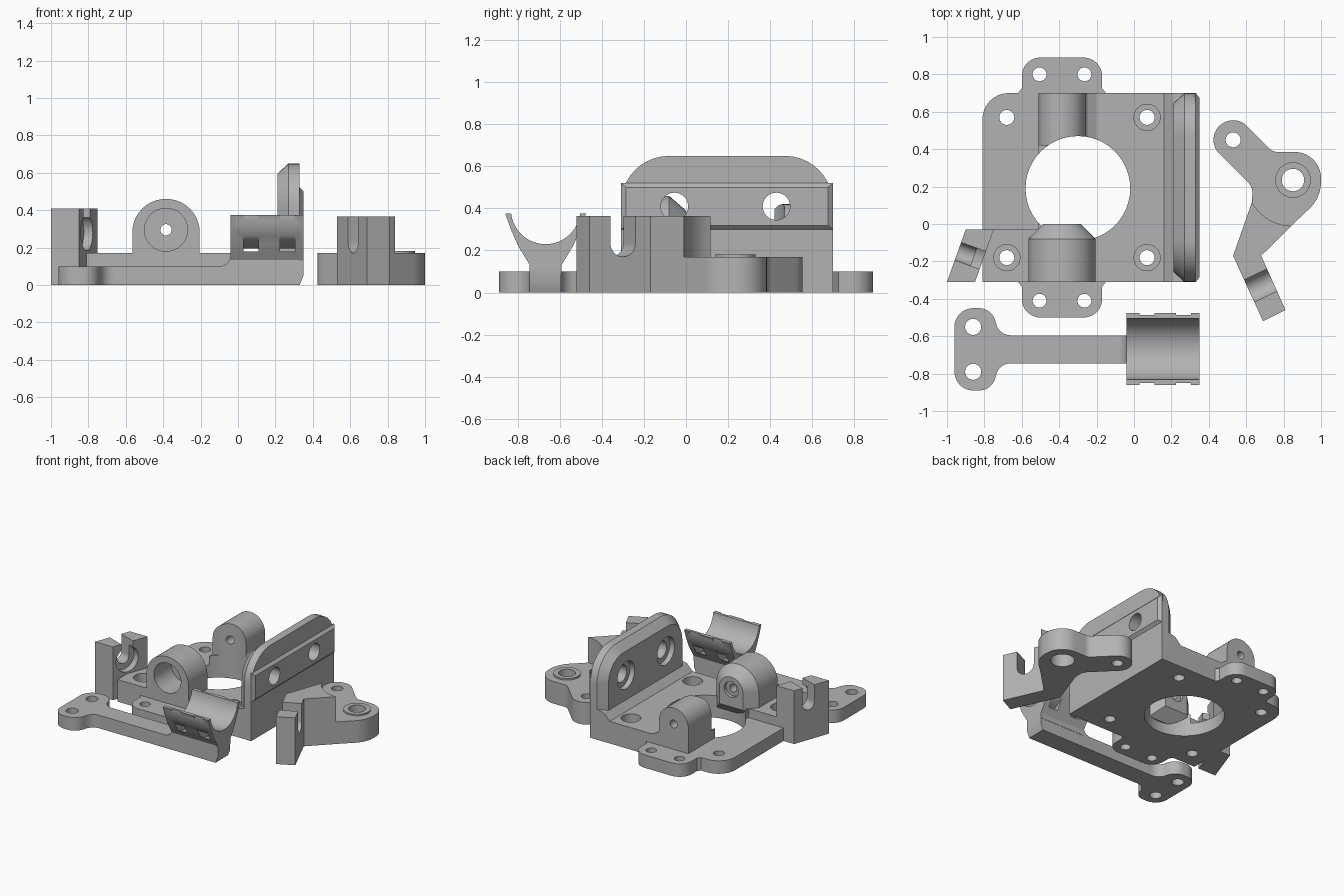
import bpy, bmesh
from math import sin, cos, tan, radians, atan2, pi
from mathutils import Vector, Matrix

cube = bpy.data.objects.get("Cube")
if cube:
    bpy.data.objects.remove(cube)

grey = bpy.data.materials.new("plain grey")
grey.use_nodes = True
grey.diffuse_color = (0.45, 0.45, 0.45, 1)
grey.node_tree.nodes["Principled BSDF"].inputs["Base Color"].default_value = grey.diffuse_color


def rounded(points, steps=10):
    """Polygon whose corners (u, v, radius) are rounded where a radius is given."""
    out, n = [], len(points)
    for i, q in enumerate(points):
        p = Vector(q[:2])
        r = q[2] if len(q) > 2 else 0
        if not r:
            out.append(p)
            continue
        a = (Vector(points[i - 1][:2]) - p).normalized()
        b = (Vector(points[(i + 1) % n][:2]) - p).normalized()
        half = a.angle(b) / 2
        c = p + (a + b).normalized() * (r / sin(half))
        s, e = p + a * (r / tan(half)) - c, p + b * (r / tan(half)) - c
        turn = atan2(s.cross(e), s.dot(e))
        out += [c + Matrix.Rotation(turn * k / steps, 2) @ s for k in range(steps + 1)]
    return out


def arc(u, v, r, start, end, steps=24):
    angles = [radians(start + (end - start) * k / steps) for k in range(steps + 1)]
    return [Vector((u + r * cos(t), v + r * sin(t))) for t in angles]


def circle(u, v, r):
    return arc(u, v, r, 0, 360, 48)[:-1]


def box(u0, u1, v0, v1):
    return [Vector(p) for p in ((u0, v0), (u1, v0), (u1, v1), (u0, v1))]


PLACE = {"x": lambda u, v, w: (w, u, v), "y": lambda u, v, w: (u, w, v), "z": lambda u, v, w: (u, v, w)}


def loft(name, axis, sections, matrix=None):
    """Solid through matching outlines, each given as (position along axis, outline)."""
    bm = bmesh.new()
    rings = [[bm.verts.new(PLACE[axis](p[0], p[1], w)) for p in pts] for w, pts in sections]
    for lo, hi in zip(rings, rings[1:]):
        for i in range(len(lo)):
            bm.faces.new((lo[i - 1], lo[i], hi[i], hi[i - 1]))
    bm.faces.new(rings[0])
    bm.faces.new(rings[-1])
    bmesh.ops.recalc_face_normals(bm, faces=bm.faces)
    if matrix:
        bm.transform(matrix)
    mesh = bpy.data.meshes.new(name)
    bm.to_mesh(mesh)
    bm.free()
    mesh.materials.append(grey)
    ob = bpy.data.objects.new(name, mesh)
    bpy.context.scene.collection.objects.link(ob)
    return ob


def prism(name, axis, lo, hi, pts, matrix=None):
    return loft(name, axis, [(lo, pts), (hi, pts)], matrix)


def cut(ob, *cutters):
    """Subtract every cutter from the part, then discard the cutters."""
    for c in cutters:
        c.hide_render = True
        mod = ob.modifiers.new("cut", "BOOLEAN")
        mod.operation, mod.solver, mod.object = "DIFFERENCE", "EXACT", c
        bpy.context.view_layer.update()
        graph = bpy.context.evaluated_depsgraph_get()
        mesh = bpy.data.meshes.new_from_object(ob.evaluated_get(graph))
        ob.modifiers.clear()
        ob.data = mesh
        bpy.data.objects.remove(c)


def hole(axis, u, v, r, lo=-2, hi=2):
    return prism("cutter", axis, lo, hi, circle(u, v, r))


def slot(x, y, angle, r, z, lo=-0.3, hi=0.3):
    """Upright U-shaped cutter running along a level direction."""
    pts = rounded([(-r, 1), (-r, z - r, r * 0.99), (r, z - r, r * 0.99), (r, 1)])
    return prism("cutter", "x", lo, hi, pts, Matrix.Translation((x, y, 0)) @ Matrix.Rotation(angle, 4, "Z"))


# Base plate with large opening, thin rear corner and screw holes
OPENING = (-0.30, 0.19, 0.28)
plate = prism("base_plate", "z", 0, 0.17, rounded(
    [(-0.81, -0.31), (0.33, -0.31), (0.33, 0.70), (-0.81, 0.70, 0.14)]))
cut(plate, prism("cutter", "z", 0.1, 1, box(-1, -0.51, -0.03, 0.9)), hole("z", *OPENING))
for x in (-0.68, 0.07):
    for y in (-0.18, 0.57):
        cut(plate, hole("z", x, y, 0.04), hole("z", x, y, 0.07, 0.1, 1))

# Ears at the front and back of the plate
for name, y0, side in (("front_ear", -0.31, -1), ("back_ear", 0.70, 1)):
    ear = prism(name, "z", 0, 0.1, rounded(
        [(-0.62, y0), (-0.60, y0 + side * 0.025), (-0.60, y0 + side * 0.19, 0.1),
         (-0.17, y0 + side * 0.19, 0.1), (-0.17, y0 + side * 0.025), (-0.15, y0)]))
    cut(ear, *[hole("z", x, y0 + side * 0.1, 0.037) for x in (-0.505, -0.265)])


# Upright wall with a bevelled inner rim
def wall_outline(inset):
    y0, y1, z1, r = -0.31 + inset, 0.70 - inset, 0.65 - inset, 0.23 - inset
    return rounded([(y0, 0.15), (y1, 0.15), (y1, z1, r), (y0, z1, r)])


wall = loft("upright_wall", "x", [(0.21, wall_outline(0.055)), (0.27, wall_outline(0)), (0.33, wall_outline(0))])
strip = loft("wall_strip", "x", [(0.325, box(-0.31, 0.70, 0.30, 0.52)), (0.33, box(-0.31, 0.70, 0.30, 0.52)),
                                 (0.35, box(-0.285, 0.675, 0.32, 0.50))])
for y in (-0.055, 0.43):
    cut(wall, hole("x", y, 0.41, 0.065), hole("x", y, 0.41, 0.105, 0, 0.25))
    cut(strip, hole("x", y, 0.41, 0.065))
prism("wall_foot", "y", -0.31, 0.70, [(0.16, 0.17), (0.22, 0.16), (0.33, 0.16), (0.33, 0.25), (0.21, 0.22)])


# Front bearing lug with a deep bore and tapered rear
def arch(x, r, z0, z1):
    return rounded([(x - r, z0), (x + r, z0), (x + r, z1, r * 0.99), (x - r, z1, r * 0.99)])


AXLE = (-0.385, 0.295)
front_lug = loft("front_lug", "y", [(-0.31, arch(AXLE[0], 0.18, 0.08, 0.46)), (-0.08, arch(AXLE[0], 0.18, 0.08, 0.46)),
                                    (0, arch(AXLE[0], 0.10, 0.16, 0.39))])
cut(front_lug, hole("y", *AXLE, 0.115, -1, -0.1), hole("y", *AXLE, 0.03), hole("y", *AXLE, 0.06, -0.025, 1))

# Rear lug, flared at one foot and trimmed by the opening
back_lug = prism("back_lug", "y", 0.42, 0.70, rounded(
    [(-0.51, 0.05), (-0.20, 0.05), (-0.20, 0.17), (-0.26, 0.20, 0.03), (-0.26, 0.42, 0.124), (-0.51, 0.42, 0.124)]))
cut(back_lug, hole("y", *AXLE, 0.03), hole("z", *OPENING))

# Slanted rod clip at the side of the plate
clip = prism("side_clip", "z", 0, 0.41, [(-1, -0.31), (-0.85, -0.31), (-0.75, -0.03), (-0.90, -0.03)])
tilt = atan2(-0.1, 0.28)
cut(clip, slot(-0.875, -0.17, tilt, 0.05, 0.28),
    prism("cutter", "x", 0.02, 0.2, circle(0, 0.28, 0.095),
          Matrix.Translation((-0.875, -0.17, 0)) @ Matrix.Rotation(tilt, 4, "Z")))

# Loose lever: low body with pivot, tall leg with a slot
lever = prism("lever_body", "z", 0, 0.17, rounded(
    [(0.382, 0.45, 0.104), (0.53, 0.598, 0.104), (0.743, 0.385, 0.06), (1.0, 0.385, 0.14), (1.0, 0.14, 0.2),
     (0.84, -0.01), (0.68, -0.17), (0.53, -0.17), (0.63, 0.115), (0.635, 0.197, 0.08)]))
ring = prism("pivot_ring", "z", 0.1, 0.182, circle(0.85, 0.235, 0.095))
cut(lever, hole("z", 0.53, 0.45, 0.04), hole("z", 0.85, 0.235, 0.085))
cut(ring, hole("z", 0.85, 0.235, 0.06))
leg = prism("lever_leg", "z", 0, 0.365, [(0.53, -0.17)] + arc(0.845, 0.235, 0.245, 209, 269, 12)
            + [(0.68, -0.17), (0.81, -0.46), (0.69, -0.52)])
cut(leg, slot(0.685, -0.325, atan2(0.426, 0.905), 0.065, 0.235))

# Loose arm: two-holed foot and straight bar
arm = prism("arm_foot", "z", 0, 0.1, rounded(
    [(-0.96, -0.45, 0.1), (-0.76, -0.45, 0.09), (-0.72, -0.595, 0.08), (-0.1, -0.595),
     (-0.1, -0.745), (-0.72, -0.745, 0.08), (-0.76, -0.89, 0.09), (-0.96, -0.89, 0.1)]))
cut(arm, *[hole("z", -0.86, y, 0.043) for y in (-0.55, -0.79)])
prism("arm_bar", "y", -0.745, -0.595, rounded(
    [(-0.12, 0), (0.33, 0), (0.35, 0.05), (0.35, 0.13), (-0.04, 0.165), (-0.04, 0.1, 0.06), (-0.12, 0.1)]))

# Cradle at the end of the arm, with two tie channels
MID, TOP = -0.668, 0.395
side = [(0.075, 0.09), (0.075, 0.13), (0.13, 0.22), (0.165, 0.30), (0.192, 0.375)]
cradle = prism("cradle", "x", -0.04, 0.35,
               [(MID + u, v) for u, v in side] + arc(MID, TOP, 0.165, -7, -173, 32)
               + [(MID - u, v) for u, v in reversed(side)])
for x0 in (0.03, 0.225):
    band = arc(MID, TOP, 0.24, 10, -190, 32) + arc(MID, TOP, 0.2, -190, 10, 32)
    cut(cradle, prism("cutter", "x", x0, x0 + 0.08, band))
    for s in (-1, 1):
        y = MID + s * 0.2
        cut(cradle, prism("cutter", "x", x0, x0 + 0.08, box(y - 0.018, y + 0.018, 0.33, 0.4)))

# Smooth curved faces, keep hard edges
for ob in bpy.context.scene.objects:
    if ob.type == "MESH":
        ob.data.shade_smooth()
        ob.data.set_sharp_from_angle(angle=radians(30))
